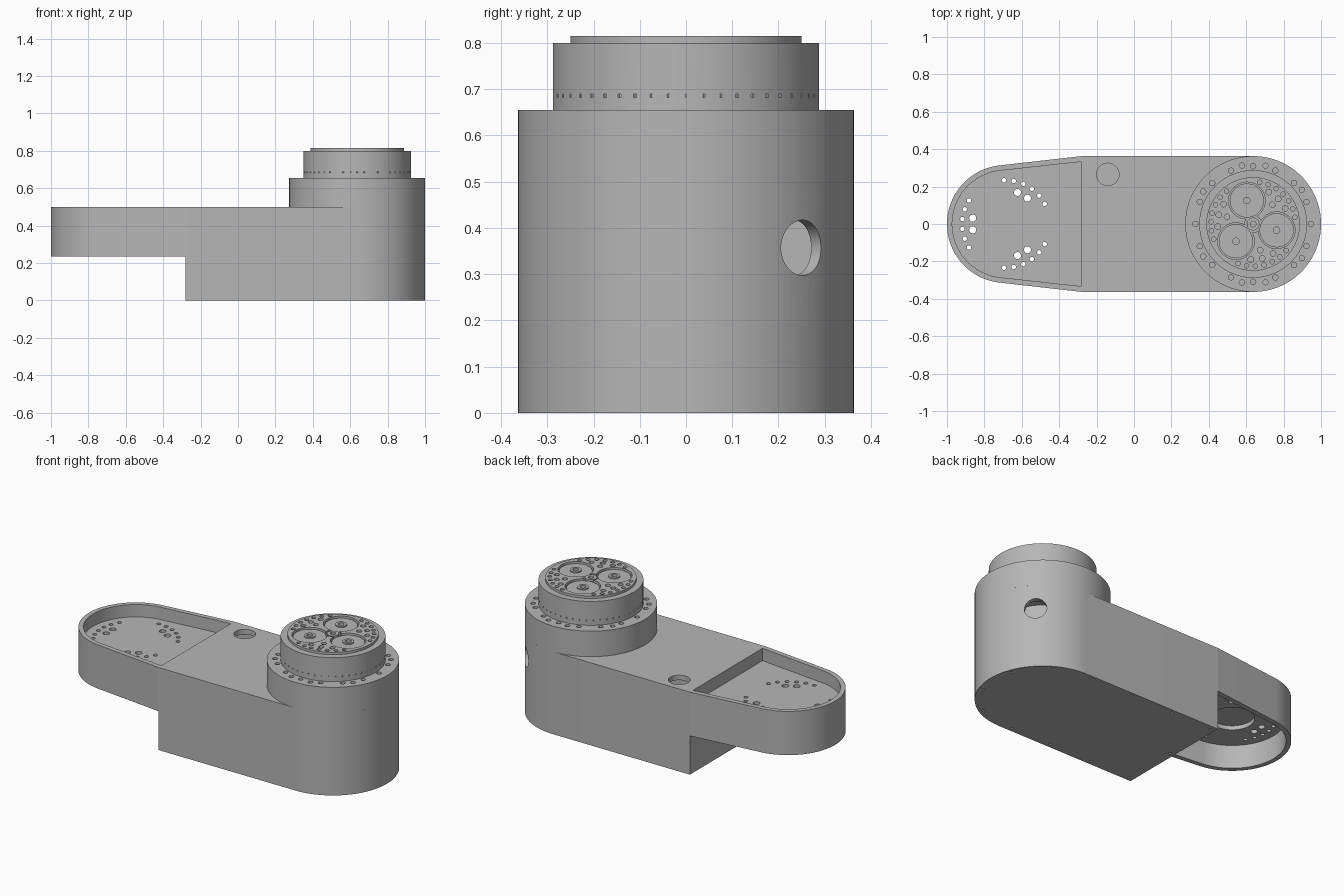
import bpy, bmesh
from math import sin, cos, radians, pi
from mathutils import Matrix

if "Cube" in bpy.data.objects:
    bpy.data.objects.remove(bpy.data.objects["Cube"])

GREY = (0.47, 0.47, 0.47, 1)
metal = bpy.data.materials.new("plain grey metal")
metal.use_nodes = True
metal.diffuse_color = GREY
metal.node_tree.nodes["Principled BSDF"].inputs["Base Color"].default_value = GREY

TOWER_X, TOWER_R = 0.637, 0.363
TIP_X, TIP_R = -0.685, 0.315
BODY_END = -0.28


def arc(cx, cy, r, start=0, end=360, n=96):
    """Points on a circle or part of one."""
    closed = end - start == 360
    steps = n if closed else n - 1
    return [(cx + r * cos(radians(start + (end - start) * i / steps)),
             cy + r * sin(radians(start + (end - start) * i / steps))) for i in range(n)]


def polar(cx, r, angle):
    return cx + r * cos(radians(angle)), r * sin(radians(angle))


def prism(pts, z0, z1):
    return pts, z0, z1


def hole(x, y, r, z0, z1, n=20):
    return prism(arc(x, y, r, n=n), z0, z1)


def build(name, prisms, matrix=None):
    """Make one object from upright prisms."""
    bm = bmesh.new()
    for pts, z0, z1 in prisms:
        low = [bm.verts.new((x, y, z0)) for x, y in pts]
        high = [bm.verts.new((x, y, z1)) for x, y in pts]
        bm.faces.new(low[::-1])
        bm.faces.new(high)
        for i in range(len(pts)):
            j = (i + 1) % len(pts)
            bm.faces.new((low[i], low[j], high[j], high[i]))
    if matrix:
        bm.transform(matrix)
    mesh = bpy.data.meshes.new(name)
    bm.to_mesh(mesh)
    bm.free()
    mesh.materials.append(metal)
    obj = bpy.data.objects.new(name, mesh)
    bpy.context.collection.objects.link(obj)
    return obj


def select(obj):
    bpy.ops.object.select_all(action="DESELECT")
    obj.select_set(True)
    bpy.context.view_layer.objects.active = obj


def cut(obj, prisms, matrix=None):
    cutter = build("cutter", prisms, matrix)
    cutter.hide_render = True
    mod = obj.modifiers.new("cut", "BOOLEAN")
    mod.operation, mod.solver, mod.object = "DIFFERENCE", "EXACT", cutter
    select(obj)
    bpy.ops.object.modifier_apply(modifier=mod.name)
    bpy.data.objects.remove(cutter)


def finish(*objs):
    for obj in objs:
        select(obj)
        bpy.ops.object.shade_smooth_by_angle(angle=radians(30))


def body_outline(inset):
    r, end = TOWER_R - inset, BODY_END + inset
    return arc(TOWER_X, 0, r, -90, 90, 64) + [(end, r), (end, -r)]


def arm_outline(inset, end):
    return (arc(TIP_X, 0, TIP_R - inset, 97, 263, 64)
            + [(end, inset - TOWER_R), (end, TOWER_R - inset)])


# Hollow main body with access holes
body = build("main_body", [prism(body_outline(0), 0, 0.5)])
cut(body, [prism(body_outline(0.03), 0.02, 0.47)])
cut(body, [hole(-0.14, 0.265, 0.06, 0.4, 0.55, 48)])
side = (Matrix.Translation((TOWER_X, 0, 0.357)) @ Matrix.Rotation(radians(44), 4, "Z")
        @ Matrix.Rotation(pi / 2, 4, "Y"))
cut(body, [hole(0, 0, 0.06, 0.29, 0.42, 48)], side)
screws = [polar(TOWER_X, 0.338, a) for a in (-60, -20, 20, 60)]
screws += [(x, s * 0.338) for x in (-0.25, 0.02, 0.3, 0.57) for s in (-1, 1)] + [(-0.25, 0)]
cut(body, [hole(x, y, 0.008, -0.01, 0.012, 10) for x, y in screws])
motor = build("inner_motor_housing", [hole(TOWER_X, 0, 0.2, 0.019, 0.471, 64)])

# Tapered arm: open trays above and below a thin web
arm = build("arm", [prism(arm_outline(0, BODY_END), 0.235, 0.5)])
cut(arm, [prism(arm_outline(0.028, BODY_END + 0.02), 0.425, 0.6),
          prism(arm_outline(0.028, BODY_END + 0.02), 0.1, 0.375)])
cut(arm, [hole(TIP_X, 0, 0.12, 0.3, 0.4, 48)])
mounts = []
for group in (60, 180, 300):
    for i in range(6):
        mounts.append(hole(*polar(TIP_X, 0.234, group + (i - 2.5) * 13), 0.012, 0.3, 0.45))
    for d in (-10, 10):
        mounts.append(hole(*polar(TIP_X, 0.18, group + d), 0.019, 0.3, 0.45))
cut(arm, mounts)

# Tower with a bolt circle on its shoulder
tower = build("tower", [hole(TOWER_X, 0, TOWER_R, 0.5, 0.655, 126)])
bolts = [hole(*polar(TOWER_X, 0.309, i * 22.5), 0.014, 0.63, 0.67) for i in range(16)]
bolts += [hole(*polar(TOWER_X, 0.318, a), 0.014, 0.63, 0.67)
          for a in (35, 78, 101, 147, 213, 259, 282, 325)]
cut(tower, bolts)

# Collar with a ring of pin holes
collar = build("collar", [hole(TOWER_X, 0, 0.288, 0.655, 0.80, 96)])
cut(collar, [hole(TOWER_X, 0, 0.25, 0.76, 0.85, 96)])
for i in range(2):
    pins = []
    for k in range(24):
        a = radians(k * 15 + i * 7.5)
        x, y = 0.288 * cos(a), 0.288 * sin(a)
        pins.append(hole(TOWER_X + x, y, 0.004, 0.682, 0.69, 6))
    cut(collar, pins)

# Output cap with gear pockets and holes between them
cap = build("output_cap", [hole(TOWER_X, 0, 0.25, 0.76, 0.815, 96)])
planets = [polar(TOWER_X, 0.13, a) for a in (105, 225, 345)]
cut(cap, [hole(x, y, 0.098, 0.785, 0.85, 64) for x, y in planets])
cut(cap, [hole(TOWER_X, 0, 0.045, 0.785, 0.85, 48)])
ports = []
for group in (45, 165, 285):
    for i in range(7):
        ports.append(hole(*polar(TOWER_X, 0.226, group + (i - 3) * 12), 0.012, 0.79, 0.85))
    for d in (-19, 0, 19):
        ports.append(hole(*polar(TOWER_X, 0.19, group + d), 0.015, 0.79, 0.85))
    ports.append(hole(*polar(TOWER_X, 0.145, group), 0.015, 0.79, 0.85))
cut(cap, ports)

# Planet and sun gears with bored hubs
gears = []
for i, (x, y) in enumerate(planets):
    gear = build(f"planet_gear_{i + 1}", [hole(x, y, 0.091, 0.785, 0.806, 64)])
    hub = build(f"planet_hub_{i + 1}", [hole(x, y, 0.032, 0.806, 0.813, 32)])
    for part in (gear, hub):
        cut(part, [hole(x, y, 0.017, 0.795, 0.85, 24)])
    gears += [gear, hub]
sun = build("sun_gear", [hole(TOWER_X, 0, 0.034, 0.785, 0.813, 32)])
cut(sun, [hole(TOWER_X, 0, 0.015, 0.795, 0.85, 24)])

finish(body, motor, arm, tower, collar, cap, sun, *gears)
